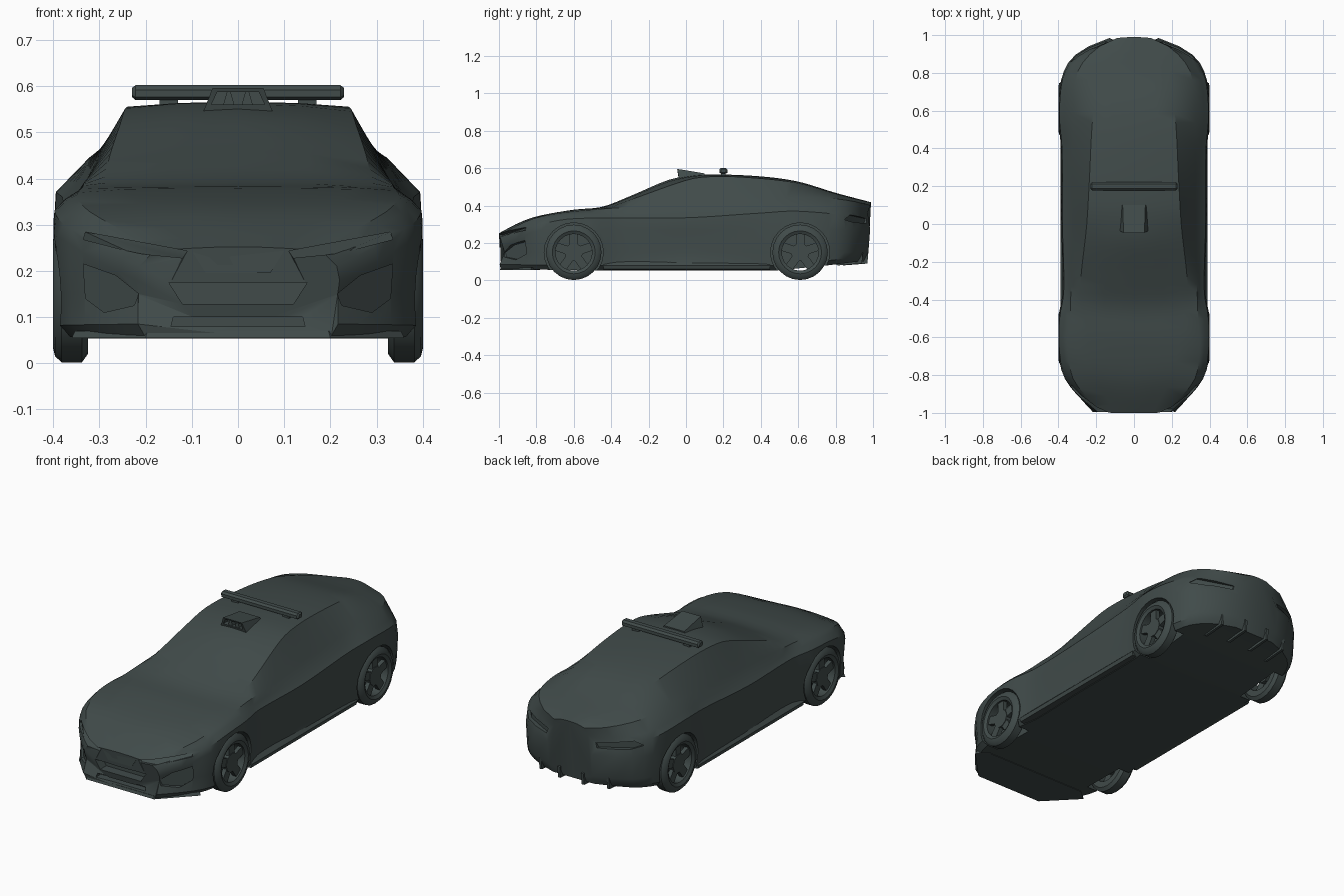
import bpy, bmesh, math
from mathutils import Matrix, Vector

cube = bpy.data.objects.get("Cube")
if cube:
    bpy.data.objects.remove(cube, do_unlink=True)

paint = bpy.data.materials.new("dark slate")
paint.use_nodes = True
SLATE = (0.052, 0.070, 0.068, 1)
paint.diffuse_color = SLATE
paint.node_tree.nodes["Principled BSDF"].inputs["Base Color"].default_value = SLATE


def smooth(obj, angle):
    bpy.ops.object.select_all(action='DESELECT')
    obj.select_set(True)
    bpy.context.view_layer.objects.active = obj
    bpy.ops.object.shade_smooth_by_angle(angle=math.radians(angle))


def finish(name, bm, angle=32):
    """Turn a bmesh into a shaded, coloured object."""
    bmesh.ops.recalc_face_normals(bm, faces=bm.faces)
    mesh = bpy.data.meshes.new(name)
    bm.to_mesh(mesh)
    bm.free()
    obj = bpy.data.objects.new(name, mesh)
    bpy.context.collection.objects.link(obj)
    mesh.materials.append(paint)
    if angle:
        smooth(obj, angle)
    return obj


def curve(*keys):
    """Smooth function through (position, value) keys."""
    def slope(i):
        a, b = keys[max(i - 1, 0)], keys[min(i + 1, len(keys) - 1)]
        return (b[1] - a[1]) / (b[0] - a[0])

    def value(p):
        p = min(max(p, keys[0][0]), keys[-1][0])
        i = max(k for k in range(len(keys) - 1) if keys[k][0] <= p)
        (a, u), (b, v) = keys[i], keys[i + 1]
        h = b - a
        t = (p - a) / h
        s = t * t * (3 - 2 * t)
        bend = t * (1 - t) * h
        return u + (v - u) * s + bend * ((1 - t) * slope(i) - t * slope(i + 1))
    return value


def line(*keys):
    """Straight-segment function through keys."""
    def value(p):
        p = min(max(p, keys[0][0]), keys[-1][0])
        for (a, u), (b, v) in zip(keys, keys[1:]):
            if p <= b:
                return u + (v - u) * (p - a) / (b - a)
    return value


def loft(rings):
    bm = bmesh.new()
    rows = [[bm.verts.new(p) for p in ring] for ring in rings]
    n = len(rows[0])
    for a, b in zip(rows, rows[1:]):
        for i in range(n):
            j = (i + 1) % n
            bm.faces.new((a[i], a[j], b[j], b[i]))
    bm.faces.new(rows[0][::-1])
    bm.faces.new(rows[-1])
    return bm


# Body: longitudinal lines of the shell
width = curve((-1, .22), (-.9, .31), (-.8, .375), (-.68, .4), (-.5, .4), (-.36, .378), (0, .385),
              (.4, .387), (.55, .4), (.7, .395), (.8, .375), (.88, .33), (.94, .25), (.99, .13))
floor = line((-1, .06), (-.5, .054), (.5, .054), (.95, .1))
shoulder = curve((-1, .235), (-.9, .28), (-.8, .32), (-.6, .355), (0, .36), (.4, .385), (.6, .395), (1, .36))
belt_x = curve((-1, .17), (-.8, .33), (-.4, .335), (0, .325), (.5, .325), (.8, .3), (.93, .2), (.99, .09))
belt_z = curve((-1, .245), (-.8, .335), (-.5, .378), (0, .405), (.4, .43), (.65, .445), (.85, .43), (1, .4))
roof_x = curve((-1, .1), (-.8, .2), (-.5, .26), (-.36, .285), (0, .25), (.2, .238), (.6, .215), (.85, .17), (.99, .05))
roof_z = curve((-1, .249), (-.8, .338), (-.6, .376), (-.42, .39), (-.3, .43), (0, .535), (.1, .553),
               (.3, .552), (.6, .52), (.8, .463), (1, .412))
crown = curve((-1, .252), (-.9, .305), (-.8, .342), (-.6, .378), (-.45, .393), (-.3, .45), (-.1, .535),
              (0, .557), (.12, .567), (.4, .556), (.6, .528), (.8, .468), (1, .415))
nose_lean = line((.06, .01), (.1, 0), (.15, .03), (.25, 0), (.4, 0))
tail_lean = line((.08, -.05), (.2, .01), (.25, 0), (.34, -.025), (.42, 0))


def station(y):
    w = width(y)
    low, rx, rz, top = floor(y), roof_x(y), roof_z(y), crown(y)
    door = max(0, 1 - abs(y + .02) / .45)
    ridge = shoulder(y)
    half = [(w * .92, low), (w * .985, low + .025), (w - .004 - .02 * door, .15), (w, min(.27, ridge - .055)),
            (w - .006, ridge - .025), (w - .03, ridge),
            (belt_x(y), belt_z(y)), (rx, rz), (rx * .55, rz + (top - rz) * .7)]
    ring = [(0, low)] + half + [(0, top)] + [(-x, z) for x, z in reversed(half)]
    front = max(0, (-.75 - y) / .25)
    rear = max(0, (y - .75) / .24)
    return [(x, y + front * nose_lean(z) + rear * tail_lean(z), z) for x, z in ring]


steps = 44
body = finish("body", loft([station(-1 + 1.99 * i / steps) for i in range(steps + 1)]), 0)


def length(mesh):
    ys = [v.co.y for v in mesh.vertices]
    return max(ys) - min(ys) if ys else 0


def carve(bm):
    """Subtract a closed shape from the body, keeping the shell if the cut fails."""
    cutter = finish("cutter", bm, 0)
    cutter.hide_render = True
    shell = body.data.copy()
    mod = body.modifiers.new("cut", 'BOOLEAN')
    mod.operation, mod.solver, mod.use_self = 'DIFFERENCE', 'EXACT', True
    mod.object = cutter
    bpy.context.view_layer.objects.active = body
    bpy.ops.object.modifier_apply(modifier=mod.name)
    bpy.data.objects.remove(cutter, do_unlink=True)
    if length(body.data) < .97 * length(shell):
        body.data = shell


def cylinder(bm, x0, x1, y, z, r, sides):
    turn = Matrix.Translation(((x0 + x1) / 2, y, z)) @ Matrix.Rotation(math.pi / 2, 4, 'Y')
    bmesh.ops.create_cone(bm, cap_ends=True, segments=sides, radius1=r, radius2=r,
                          depth=abs(x1 - x0), matrix=turn)


# Wheel arches
AXLES = {"front": -.6, "rear": .61}
HUB = .15
for axle in AXLES.values():
    for side in (1, -1):
        arch = bmesh.new()
        cylinder(arch, side * .3, side * .5, axle, HUB, .158, 24)
        carve(arch)

# Recesses in the nose and tail follow the plan outline of the bumper
nose = line((0, -1), (.22, -1), (.31, -.9), (.375, -.8), (.4, -.7))
tail = line((0, .99), (.13, .99), (.25, .94), (.33, .88), (.375, .8))


def recess(points, depth, surface, outward, mirror=True):
    for side in ((1, -1) if mirror else (1,)):
        rings = [[(side * x, surface(abs(x)) + outward * d, z) for x, z in points] for d in (.12, -depth)]
        carve(loft(rings))


def slot(half_top, top, half_low, low):
    return [(-half_top, top), (half_top, top), (half_low, low), (-half_low, low)]


headlight = [(.11, .243), (.33, .284), (.335, .268), (.22, .238), (.12, .228)]
intake = [(.335, .215), (.33, .14), (.29, .11), (.225, .125), (.215, .15), (.265, .19)]
recess(headlight, .02, nose, -1)
recess(intake, .035, nose, -1)
recess(slot(.15, .175, .12, .128), .06, nose, -1, False)
recess(slot(.14, .1, .145, .08), .05, nose, -1, False)
tail_light = [(.14, .33), (.31, .35), (.345, .325), (.3, .31), (.15, .305)]
recess(tail_light, .03, tail, 1)
recess(slot(.12, .3, .09, .235), .035, tail, 1, False)
recess(slot(.12, .155, .125, .05), .07, tail, 1, False)

# Side scoop ahead of each rear wheel
scoop = [(-.3, .165), (.08, .175), (.4, .25), (.43, .2), (.13, .135), (-.28, .14)]
for side in (1, -1):
    carve(loft([[(side * x, y, z) for y, z in scoop] for x in (.5, .358)]))
smooth(body, 32)


def prism(name, start, end):
    """Solid between two matching outlines."""
    return finish(name, loft([start, end]), 30)


# Front splitter, grille plate and side skirts
lip = [(-.36, -.83), (-.2, -.995), (.2, -.995), (.36, -.83), (.3, -.78), (-.3, -.78)]
prism("front_splitter", [(x, y, .055) for x, y in lip], [(x * .98, y + .005, .07) for x, y in lip])
plate = slot(.1, .243, .07, .195)
prism("grille_plate", [(x, -.998, z) for x, z in plate], [(x, -.95, z) for x, z in plate])
for side, label in ((1, "left"), (-1, "right")):
    skirt = [(.34, .055), (.385, .06), (.39, .08), (.365, .105), (.34, .105)]
    prism(label + "_skirt", [(side * x, -.44, z) for x, z in skirt], [(side * x, .45, z) for x, z in skirt])

# Rear diffuser fins
for i, x in enumerate((-.2, -.07, .07, .2)):
    fin = [(.8, .1), (.94, .16), (.975, .15), (.97, .09), (.84, .08)]
    shift = tail(abs(x)) - .99
    prism(f"diffuser_fin_{i + 1}", [(x - .007, y + shift, z) for y, z in fin],
          [(x + .007, y + shift, z) for y, z in fin])

# Roof light bar with tapered ends, on two feet
bar = [(-.022, .576), (-.012, .57), (.012, .57), (.022, .576), (.022, .592), (.012, .602), (-.012, .602), (-.022, .592)]
rings = [[(x, .2 + y * s, .587 + (z - .587) * s) for y, z in bar]
         for x, s in ((-.23, .6), (-.222, 1), (.222, 1), (.23, .6))]
finish("light_bar", loft(rings))
for side, label in ((1, "left"), (-1, "right")):
    foot = [(.13, .188), (.17, .188), (.17, .212), (.13, .212)]
    prism(label + "_bar_foot", [(side * x, y, .55) for x, y in foot], [(side * x, y, .578) for x, y in foot])

# Roof intake: hood with a sunken mouth and two dividers
mouth, outer, back = slot(.045, .587, .058, .56), slot(.055, .596, .075, .545), slot(.06, .572, .075, .545)
rings = [[(x, -.01, z) for x, z in mouth], [(x, -.042, z) for x, z in mouth],
         [(x, -.048 + (.6 - z) * .2, z) for x, z in outer], [(x, .1, z) for x, z in back]]
finish("roof_intake", loft(rings), 25)
for i, x in enumerate((-.02, .02)):
    blade = [(x - .012, .56), (x + .012, .56), (x + .004, .588), (x - .004, .588)]
    prism(f"intake_divider_{i + 1}", [(a, -.036, z) for a, z in blade], [(a, -.01, z) for a, z in blade])


# Wheels: revolved tyre, five broad spokes and a hub
def wheel(name, side, axle):
    bm = bmesh.new()
    centre = Vector((0, axle, HUB))
    profile = [(.325, .098), (.325, .13), (.338, .148), (.382, .148), (.396, .135), (.401, .115), (.392, .098)]
    sides, n = 24, len(profile)
    rows = []
    for k in range(sides):
        a = math.tau * k / sides
        rows.append([bm.verts.new(centre + Vector((side * x, r * math.cos(a), r * math.sin(a)))) for x, r in profile])
    for a, b in zip(rows, rows[1:] + rows[:1]):
        for i in range(n):
            j = (i + 1) % n
            bm.faces.new((a[i], a[j], b[j], b[i]))
    cylinder(bm, side * .345, side * .386, axle, HUB, .05, 10)
    for k in range(5):
        spin = Matrix.Translation(centre) @ Matrix.Rotation(math.tau * k / 5, 4, 'X')
        place = spin @ Matrix.Translation((side * .372, 0, .066)) @ Matrix.Diagonal((.022, .045, .075, 1))
        bmesh.ops.create_cube(bm, size=1, matrix=place)
    finish(name, bm, 35)


for end, axle in AXLES.items():
    for side, label in ((1, "left"), (-1, "right")):
        wheel(f"{end}_{label}_wheel", side, axle)
